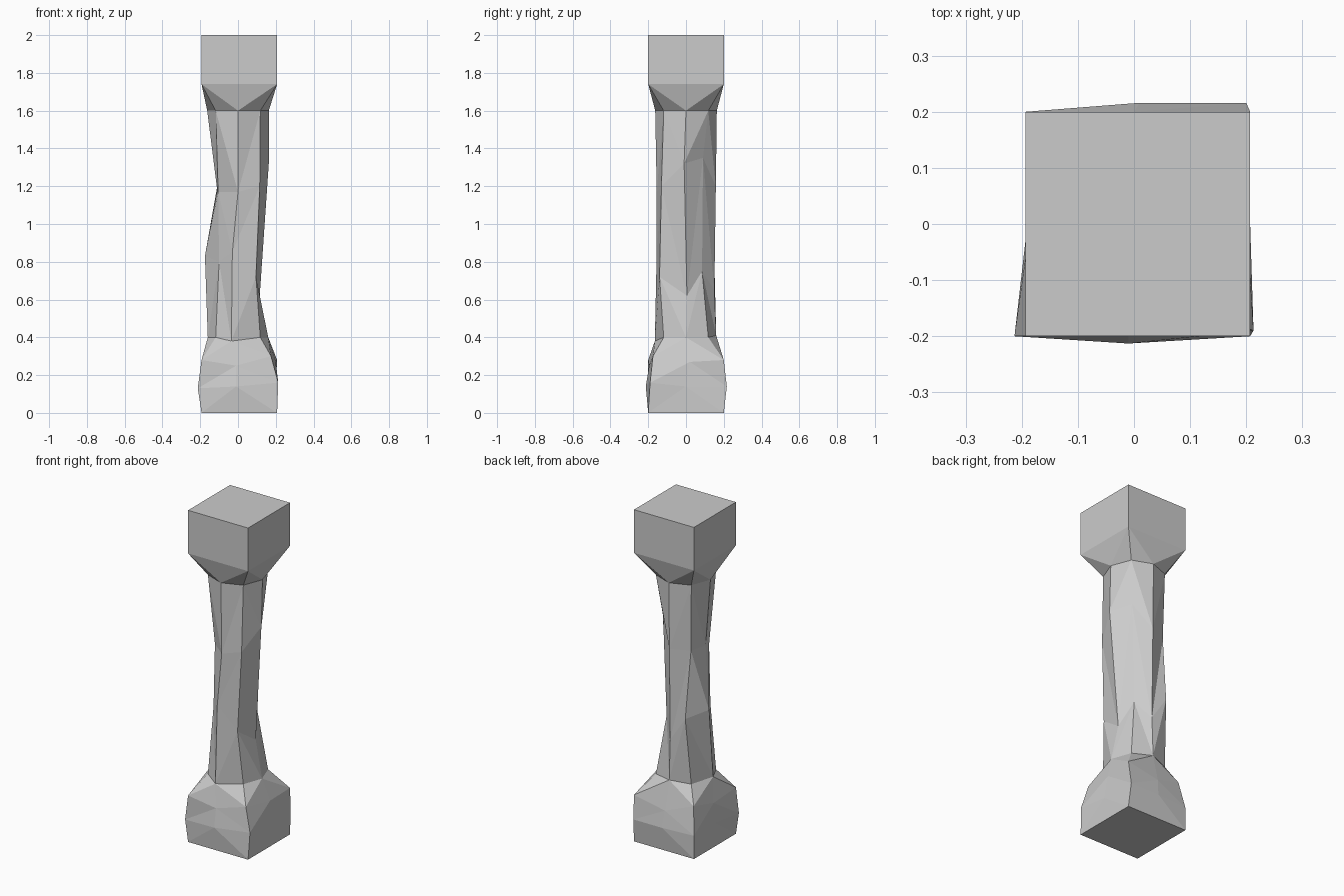
import bpy
import bmesh
from mathutils import Vector

old_cube = bpy.data.objects.get("Cube")
if old_cube:
    bpy.data.objects.remove(old_cube)

# Stone colour
stone = bpy.data.materials.new("grey_stone")
stone.use_nodes = True
stone_colour = (0.6, 0.6, 0.6, 1.0)
stone.diffuse_color = stone_colour
stone.node_tree.nodes["Principled BSDF"].inputs["Base Color"].default_value = stone_colour

# The eight columns around the pillar, as directions in plan
COLUMNS = {
    "front": (0, -1), "front_left": (1, -1), "left": (1, 0), "back_left": (1, 1),
    "back": (0, 1), "back_right": (-1, 1), "right": (-1, 0), "front_right": (-1, -1),
}


def square_ring(height, **moved):
    """Square outline with a point at each corner and each side's middle."""
    ring = {name: Vector((0.2 * x + 0.007, 0.2 * y, height)) for name, (x, y) in COLUMNS.items()}
    ring.update({name: Vector(place) for name, place in moved.items()})
    return list(ring.values())


def octagon_ring(height, **moved):
    """Eight-sided outline of the shaft."""
    ring = {}
    for name, (x, y) in COLUMNS.items():
        reach = 0.118 if x and y else 0.163
        ring[name] = Vector((reach * x, reach * y, height))
    ring.update({name: Vector(place) for name, place in moved.items()})
    return list(ring.values())


def build_part(name, rings, split_from_top, cap_bottom=False, cap_top=False):
    """Join the rings with triangles; the splits start at the corner columns."""
    mesh_builder = bmesh.new()
    loops = [[mesh_builder.verts.new(point) for point in ring] for ring in rings]
    for lower, upper in zip(loops, loops[1:]):
        for i in range(len(lower)):
            j = (i + 1) % len(lower)
            a, b, c, d = lower[i], lower[j], upper[j], upper[i]
            corner_first = i % 2 == 1
            if corner_first == split_from_top:
                triangles = ((a, b, d), (b, c, d))
            else:
                triangles = ((a, b, c), (a, c, d))
            for triangle in triangles:
                mesh_builder.faces.new(triangle)
    if cap_bottom:
        mesh_builder.faces.new(reversed(loops[0]))
    if cap_top:
        mesh_builder.faces.new(loops[-1])
    mesh = bpy.data.meshes.new(name)
    mesh_builder.to_mesh(mesh)
    mesh_builder.free()
    mesh.materials.append(stone)
    part = bpy.data.objects.new(name, mesh)
    bpy.context.scene.collection.objects.link(part)
    return part


# Outlines shared by neighbouring parts
neck = octagon_ring(
    0.4, front=(-0.035, -0.165, 0.38), left=(0.16, 0, 0.4),
    back=(0, 0.16, 0.41), right=(-0.16, -0.03, 0.4))
collar = octagon_ring(1.6)

# Worn base block, bulging above the ground
bulge = square_ring(
    0.14, front=(-0.01, -0.213, 0.14), front_left=(0.213, -0.19, 0.16),
    back_left=(0.2, 0.216, 0.14), back=(0.01, 0.216, 0.14),
    right=(-0.19, 0, 0.14), front_right=(-0.213, -0.2, 0.13))
shoulder = square_ring(
    0.28, front=(-0.01, -0.195, 0.25), front_left=(0.175, -0.175, 0.3),
    left=(0.2, 0.02, 0.27), back=(0, 0.2, 0.24),
    back_right=(-0.17, 0.17, 0.3), right=(-0.185, 0, 0.26))
build_part("base_block", [square_ring(0), bulge, shoulder, neck], False, cap_bottom=True)

# Uneven shaft with hewn facets
lower_shaft = octagon_ring(
    0.75, front=(-0.03, -0.155, 0.85), front_left=(0.095, -0.14, 0.72),
    left=(0.115, 0.005, 0.62), back_left=(0.07, 0.085, 0.75),
    back=(0, 0.15, 0.65), back_right=(-0.1, 0.15, 0.8),
    right=(-0.175, 0.03, 0.83), front_right=(-0.1, -0.09, 0.8))
upper_shaft = octagon_ring(
    1.2, front=(0, -0.155, 1.17), front_left=(0.115, -0.13, 1.2),
    left=(0.163, -0.01, 1.32), back_left=(0.09, 0.09, 1.35),
    back=(0, 0.158, 1.2), back_right=(-0.11, 0.11, 1.2),
    right=(-0.11, -0.03, 1.18), front_right=(-0.105, -0.07, 1.17))
build_part("shaft", [neck, lower_shaft, upper_shaft, collar], True)

# Square capital flaring out of the shaft
build_part("capital", [collar, square_ring(1.74), square_ring(2)], True, cap_top=True)
